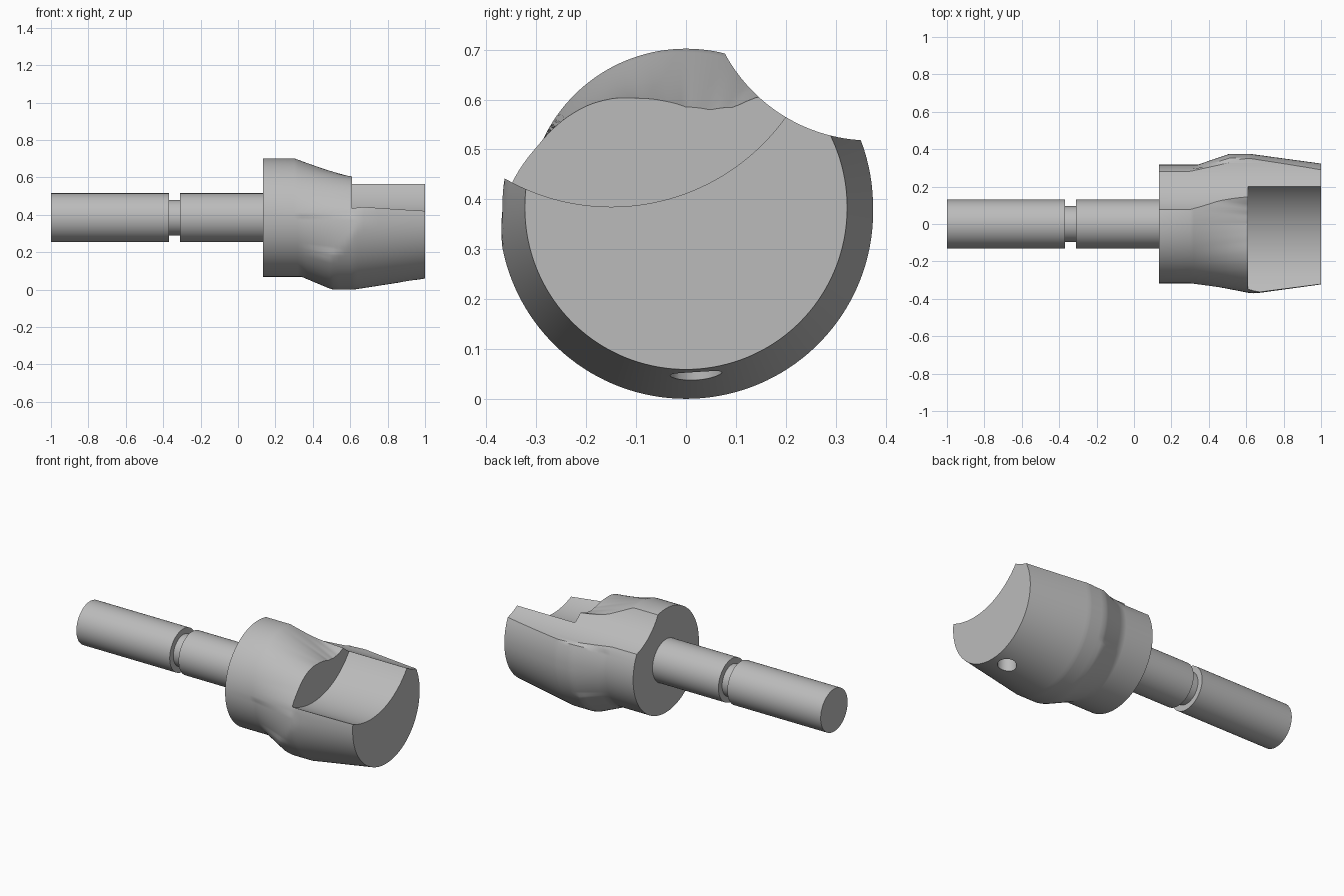
import bpy, bmesh, math

if "Cube" in bpy.data.objects:
    bpy.data.objects.remove(bpy.data.objects["Cube"])

CZ = 0.385          # height of the common axis
SEG = 144

steel = bpy.data.materials.new("steel_grey")
steel.diffuse_color = (0.5, 0.5, 0.5, 1)
steel.use_nodes = True
steel.node_tree.nodes["Principled BSDF"].inputs["Base Color"].default_value = steel.diffuse_color


def ring_mesh(name, rings):
    """Skin closed rings of points lying across the x axis, with end caps."""
    bm = bmesh.new()
    vs = [[bm.verts.new(p) for p in ring] for ring in rings]
    n = len(vs[0])
    for a, b in zip(vs, vs[1:]):
        for i in range(n):
            j = (i + 1) % n
            bm.faces.new((a[i], a[j], b[j], b[i]))
    bm.faces.new(vs[0])
    bm.faces.new(vs[-1])
    bmesh.ops.recalc_face_normals(bm, faces=bm.faces)
    me = bpy.data.meshes.new(name)
    bm.to_mesh(me)
    bm.free()
    me.materials.append(steel)
    ob = bpy.data.objects.new(name, me)
    bpy.context.collection.objects.link(ob)
    return ob


def circle(x, r, y=0, z=CZ, n=SEG):
    return [(x, y + r * math.cos(2 * math.pi * i / n),
             z + r * math.sin(2 * math.pi * i / n)) for i in range(n)]


def interp(t, pts):
    if t <= pts[0][0]:
        return pts[0][1]
    for (a, u), (b, v) in zip(pts, pts[1:]):
        if t <= b:
            return u + (v - u) * (t - a) / (b - a)
    return pts[-1][1]


def smooth_shade(ob, angle):
    bpy.ops.object.select_all(action='DESELECT')
    bpy.context.view_layer.objects.active = ob
    ob.select_set(True)
    bpy.ops.object.shade_smooth_by_angle(angle=math.radians(angle))


# Shaft with a retaining groove
shaft = ring_mesh("shaft", [circle(x, r) for x, r in (
    (-1, .13), (-.37, .13), (-.37, .095), (-.31, .095), (-.31, .13), (.137, .13))])
smooth_shade(shaft, 30)

# Radius of the pressed-in upper side at the step, by angle
DIP = [(22, .375), (40, .34), (57, .262), (64, .222), (76, .2), (90, .2),
       (102, .217), (114, .238), (124, .262), (134, .283), (145, .302),
       (158, .322), (172, .352), (180, .362)]


def head_radius(x, deg):
    down = max(0, -math.sin(math.radians(deg)))
    full = interp(x, [(.62, .375), (1, .323)]) + .010 * down * interp(x, [(.62, 1), (1, .3)])
    if 22 < deg < 180:
        if x <= .61:
            return interp(x, [(.3, .317), (.61, interp(deg, DIP))])
        t = min(1, (x - .61) / .06)
        return interp(deg, DIP) * (1 - t) + full * t
    # the swell finishes later toward the front side
    end = interp(deg, [(179, .51), (180, .67), (217, .51)]) if deg >= 180 else .51
    return min(full, interp(x, [(.34, .317), (end, .388 if down > .5 else full)]))


def head_ring(x):
    pts = []
    for i in range(SEG):
        d = 360 * i / SEG
        r, a = head_radius(x, d), math.radians(d)
        pts.append((x, r * math.cos(a), CZ + r * math.sin(a)))
    return pts


# Swelling head
XS = [.135, .3, .32, .34, .37, .4, .43, .46, .49, .51, .54, .57, .59, .61, .62,
      .64, .67, .75, .83, .92, 1]
head = ring_mesh("head", [head_ring(x) for x in XS])

# Cutters: long side flute, cradle at the nose, blind hole underneath
flute = ring_mesh("flute_cutter", [circle(x, .332, .37, .85, 160) for x in (0, 1.1)])
cradle = ring_mesh("cradle_cutter", [circle(x, .43, -.15, .815, 160) for x in (.61, 1.1)])
hole = ring_mesh("hole_cutter", [
    [(.91 + .052 * math.cos(math.tau * i / 32), .02 + .052 * math.sin(math.tau * i / 32), z)
     for i in range(32)] for z in (-.1, .2)])

for cutter in (flute, cradle, hole):
    mod = head.modifiers.new(cutter.name, 'BOOLEAN')
    mod.operation = 'DIFFERENCE'
    mod.solver = 'EXACT'
    mod.object = cutter
    bpy.ops.object.select_all(action='DESELECT')
    bpy.context.view_layer.objects.active = head
    head.select_set(True)
    bpy.ops.object.modifier_apply(modifier=mod.name)
    bpy.data.objects.remove(cutter)
smooth_shade(head, 30)
